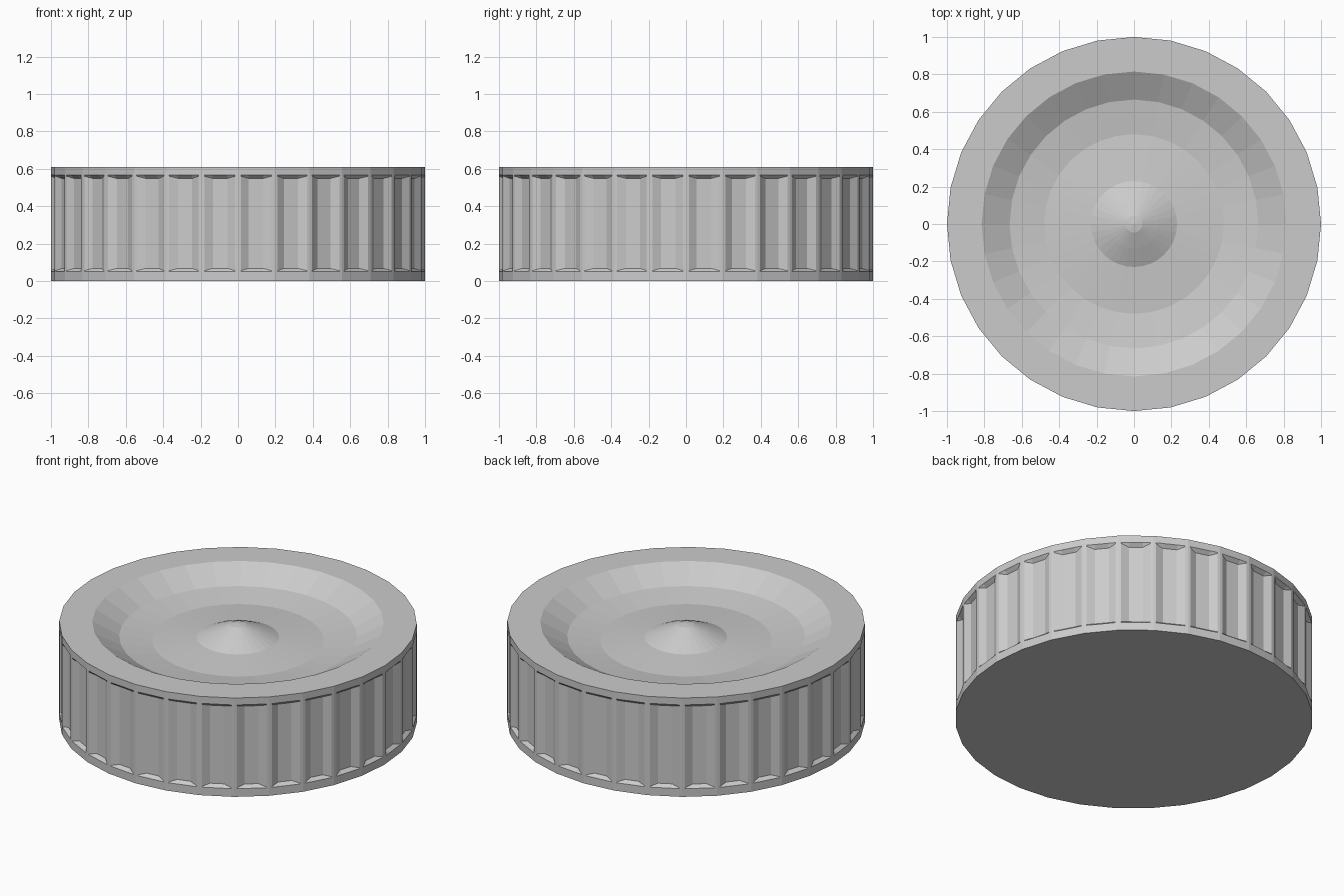
import bpy, bmesh
from math import sin, cos, tau

if "Cube" in bpy.data.objects:
    bpy.data.objects.remove(bpy.data.objects["Cube"])

SIDES = 32
FLUTE = (0.0, 0.08, 0.3, 0.7, 0.92)        # positions along each side
DEPTH = (0.0, 0.0, 1.0, 1.0, 0.0)          # groove depth at those positions

bm = bmesh.new()


def ring(r, z, depth=0.0, dz=0.0):
    """32-sided ring, each side subdivided and optionally pushed in as a flute."""
    verts = []
    for i in range(SIDES):
        a, b = tau * i / SIDES, tau * (i + 1) / SIDES
        m = (a + b) / 2
        for t, d in zip(FLUTE, DEPTH):
            x = r * (cos(a) * (1 - t) + cos(b) * t) - cos(m) * d * depth
            y = r * (sin(a) * (1 - t) + sin(b) * t) - sin(m) * d * depth
            verts.append(bm.verts.new((x, y, z + d * dz)))
    return verts


def bridge(lo, hi):
    n = len(lo)
    for i in range(n):
        j = (i + 1) % n
        bm.faces.new((lo[i], lo[j], hi[j], hi[i]))


rings = [
    # plain bottom band, fluted wall, plain top band
    ring(1.0, 0.0), ring(1.0, 0.05),
    ring(1.0, 0.055, 0.022, 0.012), ring(1.0, 0.56, 0.022, -0.012),
    ring(1.0, 0.567), ring(1.0, 0.61),
    # flat rim, dished top and raised central point
    ring(0.815, 0.61), ring(0.665, 0.525), ring(0.48, 0.5),
    ring(0.23, 0.52), ring(0.13, 0.565), ring(0.045, 0.6),
]
for lo, hi in zip(rings, rings[1:]):
    bridge(lo, hi)
bm.faces.new(list(reversed(rings[0])))

# shallow cap on the central point
tip = bm.verts.new((0, 0, 0.606))
last = rings[-1]
for i, v in enumerate(last):
    bm.faces.new((v, last[(i + 1) % len(last)], tip))

bmesh.ops.recalc_face_normals(bm, faces=bm.faces)
mesh = bpy.data.meshes.new("fluted_cap")
bm.to_mesh(mesh)
bm.free()
bpy.context.collection.objects.link(bpy.data.objects.new("fluted_cap", mesh))
